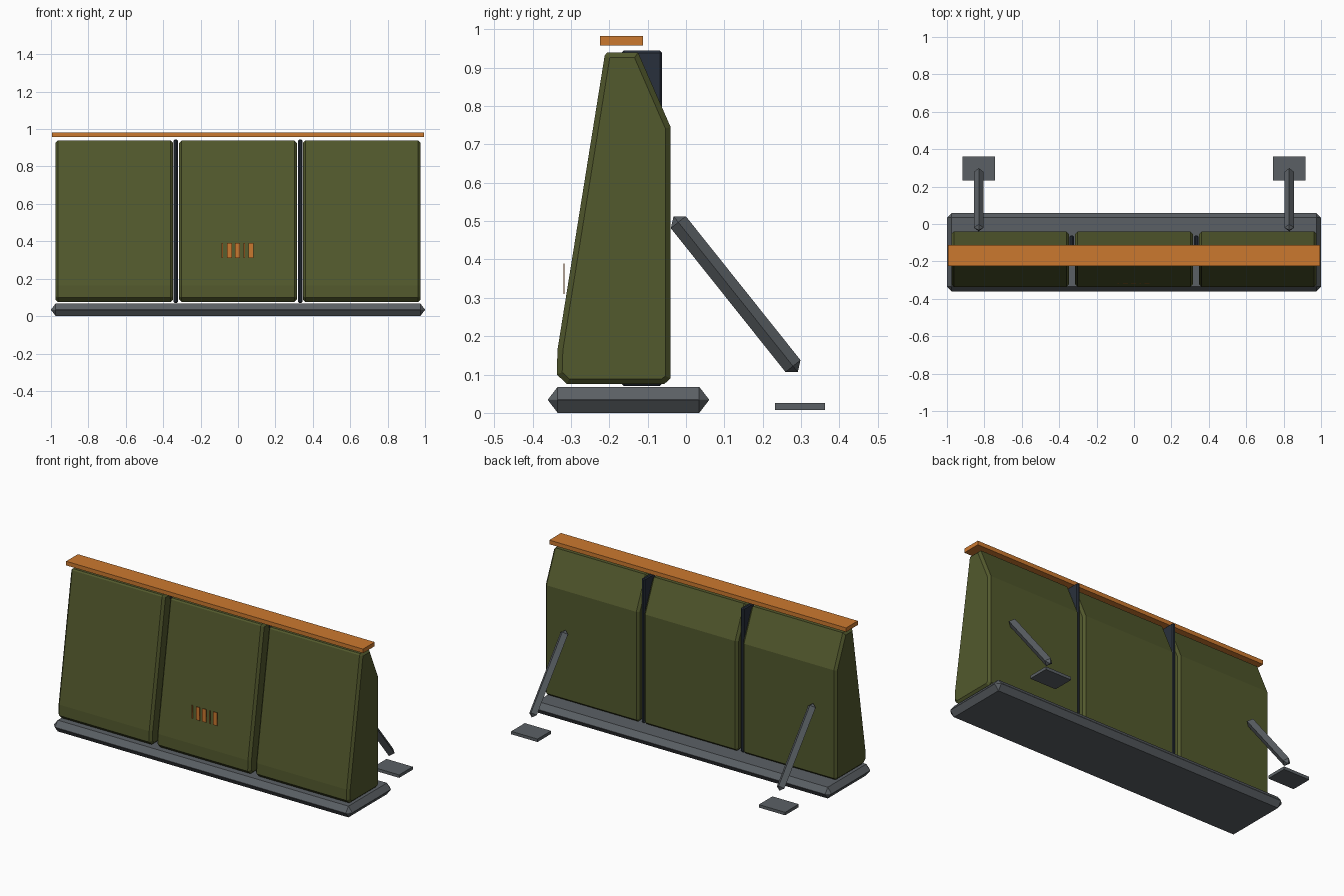
import bpy, bmesh
from mathutils import Vector

if "Cube" in bpy.data.objects:
    bpy.data.objects.remove(bpy.data.objects["Cube"])


def material(name, rgb):
    m = bpy.data.materials.new(name)
    m.diffuse_color = (*rgb, 1)
    m.use_nodes = True
    m.node_tree.nodes["Principled BSDF"].inputs["Base Color"].default_value = m.diffuse_color
    return m


STEEL = material("steel", (0.105, 0.118, 0.13))
OLIVE = material("olive", (0.085, 0.1, 0.026))
ORANGE = material("orange", (0.6, 0.19, 0.028))
NAVY = material("navy", (0.022, 0.03, 0.045))


def finish(name, bm, mat):
    bmesh.ops.remove_doubles(bm, verts=bm.verts[:], dist=1e-5)
    bmesh.ops.recalc_face_normals(bm, faces=bm.faces[:])
    me = bpy.data.meshes.new(name)
    bm.to_mesh(me)
    bm.free()
    me.materials.append(mat)
    ob = bpy.data.objects.new(name, me)
    bpy.context.collection.objects.link(ob)
    return ob


def box(name, lo, hi, mat, bevel=0.0, zscale=1.0):
    # zscale stretches the bevel vertically while keeping the overall height
    lo, hi = Vector(lo), Vector(hi)
    size, mid = hi - lo, (lo + hi) / 2
    bm = bmesh.new()
    bmesh.ops.create_cube(bm, size=1)
    bmesh.ops.scale(bm, vec=(size.x, size.y, size.z / zscale), verts=bm.verts[:])
    if bevel:
        bmesh.ops.bevel(bm, geom=bm.edges[:], offset=bevel, segments=1,
                        affect='EDGES', clamp_overlap=True)
    bmesh.ops.scale(bm, vec=(1, 1, zscale), verts=bm.verts[:])
    bmesh.ops.translate(bm, vec=mid, verts=bm.verts[:])
    return finish(name, bm, mat)


def panel(name, x0, x1):
    # side outline (y, z) extruded along x, with chamfered end caps
    outline = [(-0.31, 0.075), (-0.337, 0.10), (-0.335, 0.165), (-0.212, 0.932),
               (-0.205, 0.94), (-0.125, 0.94), (-0.04, 0.745), (-0.04, 0.09),
               (-0.057, 0.075)]
    bm = bmesh.new()
    cap = bm.faces.new([bm.verts.new((x0, y, z)) for y, z in outline])
    ext = bmesh.ops.extrude_face_region(bm, geom=[cap], use_keep_orig=True)
    bmesh.ops.translate(bm, vec=(x1 - x0, 0, 0),
                        verts=[g for g in ext["geom"] if isinstance(g, bmesh.types.BMVert)])
    bmesh.ops.recalc_face_normals(bm, faces=bm.faces[:])
    rims = [e for e in bm.edges if abs(e.verts[0].co.x - e.verts[1].co.x) < 1e-6]
    bmesh.ops.bevel(bm, geom=rims, offset=0.014, segments=1,
                    affect='EDGES', clamp_overlap=True)
    return finish(name, bm, OLIVE)


def strut(name, x, a, b, r=0.025, tip=0.02):
    # diamond-section bar with pyramid ends
    a, b = Vector((x, *a)), Vector((x, *b))
    d = (b - a).normalized()
    side = Vector((1, 0, 0))
    up = d.cross(side)
    pts = [a - d * tip, b + d * tip]
    for p in (a, b):
        pts += [p + side * r, p - side * r, p + up * r, p - up * r]
    bm = bmesh.new()
    for p in pts:
        bm.verts.new(p)
    bmesh.ops.convex_hull(bm, input=bm.verts[:])
    return finish(name, bm, STEEL)


# Base slab with pointed edges
box("base", (-1, -0.36, 0), (1, 0.06, 0.068), STEEL, bevel=0.0255, zscale=1.3)

# Three barrier panels
for i, xc in enumerate((-0.662, 0, 0.662)):
    panel(f"panel_{i + 1}", xc - 0.315, xc + 0.315)

# Dark strips in the gaps between the panels
for label, x in (("left", -0.333), ("right", 0.333)):
    box(f"seam_strip_{label}", (x - 0.011, -0.168, 0.07), (x + 0.011, -0.062, 0.945),
        NAVY, bevel=0.006)

# Top rail
box("top_rail", (-0.995, -0.224, 0.958), (0.995, -0.112, 0.983), ORANGE)

# Marker bars on the centre panel
bars = [(-0.085, 0.008), (-0.046, 0.026), (-0.003, 0.026), (0.034, 0.008), (0.07, 0.026)]
for i, (x, w) in enumerate(bars):
    box(f"marker_bar_{i + 1}", (x - w / 2, -0.32, 0.31), (x + w / 2, -0.317, 0.39), ORANGE)

# Rear struts and foot plates
for label, s in (("left", -1), ("right", 1)):
    strut(f"strut_{label}", s * 0.83, (-0.02, 0.497), (0.279, 0.122))
    box(f"foot_plate_{label}", (s * 0.83 - 0.088, 0.232, 0.008),
        (s * 0.83 + 0.088, 0.362, 0.026), STEEL)
